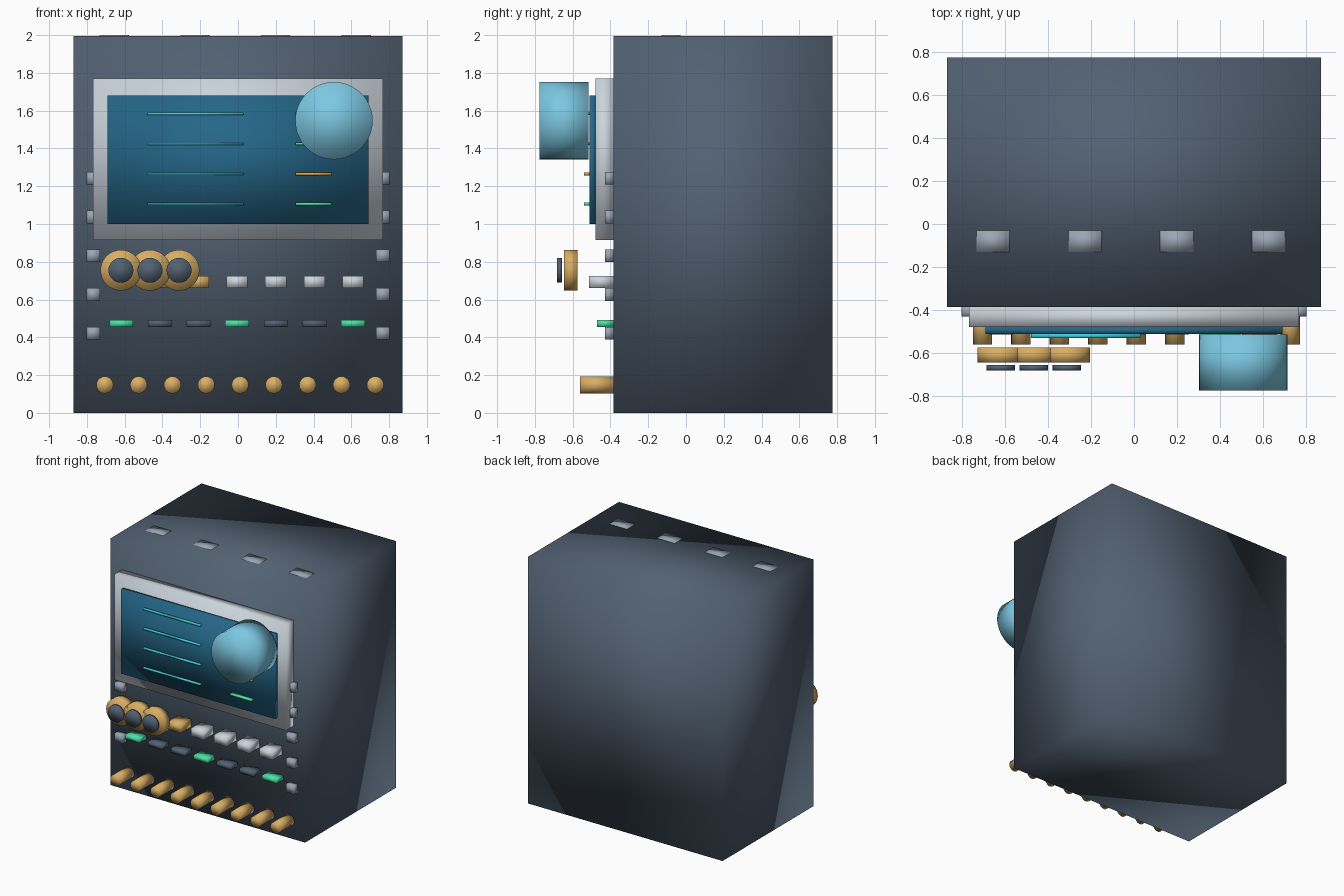
import bpy, bmesh
from math import pi
from mathutils import Matrix, Vector

old = bpy.data.objects.get("Cube")
if old:
    bpy.data.objects.remove(old, do_unlink=True)


def material(name, rgb):
    lin = [((c / 255 + 0.055) / 1.055) ** 2.4 for c in rgb] + [1]
    m = bpy.data.materials.new(name)
    m.use_nodes = True
    m.diffuse_color = lin
    m.node_tree.nodes["Principled BSDF"].inputs["Base Color"].default_value = lin
    return m


SLATE = material("slate", (82, 97, 114))
STEEL = material("steel", (154, 166, 180))
SILVER = material("silver", (204, 213, 221))
GLASS = material("screen_blue", (36, 102, 136))
SKY = material("sky_blue", (124, 200, 226))
BRASS = material("brass", (217, 174, 100))
CYAN = material("cyan", (64, 206, 222))
GREEN = material("green", (76, 226, 166))
AMBER = material("amber", (232, 164, 64))


def finish(name, bm, mat):
    for f in bm.faces:
        f.smooth = True
    me = bpy.data.meshes.new(name)
    bm.to_mesh(me)
    bm.free()
    me.materials.append(mat)
    ob = bpy.data.objects.new(name, me)
    bpy.context.collection.objects.link(ob)
    return ob


# Soft-shaded box from its low and high corners
def box(name, mat, lo, hi):
    lo, hi = Vector(lo), Vector(hi)
    bm = bmesh.new()
    bmesh.ops.create_cube(bm, size=1, matrix=Matrix.Translation((lo + hi) / 2)
                          @ Matrix.Diagonal((*(hi - lo), 1)))
    return finish(name, bm, mat)


# Box standing on the front, placed by its centre in x and z
def front_box(name, mat, x, z, w, h, y0, y1):
    return box(name, mat, (x - w / 2, y0, z - h / 2), (x + w / 2, y1, z + h / 2))


# Round part pointing to the front
def disc(name, mat, x, z, r, y0, y1, sides=32):
    bm = bmesh.new()
    bmesh.ops.create_cone(bm, cap_ends=True, segments=sides, radius1=r, radius2=r,
                          depth=y1 - y0, matrix=Matrix.Translation((x, (y0 + y1) / 2, z))
                          @ Matrix.Rotation(pi / 2, 4, "X"))
    return finish(name, bm, mat)


FACE = -0.385

# Cabinet and display
box("cabinet", SLATE, (-0.87, FACE, 0), (0.87, 0.775, 1.996))
box("display_frame", SILVER, (-0.767, -0.48, 0.915), (0.767, FACE, 1.77))
box("display_screen", GLASS, (-0.69, -0.512, 1.0), (0.69, -0.48, 1.68))

# Readout lines on the screen
for i, mat in enumerate((GREEN, GREEN, AMBER, GREEN)):
    z = 1.583 - i * 0.159
    front_box(f"text_line_{i + 1}", CYAN, -0.225, z, 0.51, 0.012, -0.53, -0.51)
    front_box(f"value_line_{i + 1}", mat, 0.4, z, 0.19, 0.014, -0.54, -0.51)

# Large round lens
disc("round_lens", SKY, 0.508, 1.547, 0.205, -0.775, -0.515, 48)

# Dials with dark caps
for i in range(3):
    x = -0.62 + i * 0.154
    disc(f"dial_{i + 1}", BRASS, x, 0.755, 0.108, -0.645, -0.575)
    disc(f"dial_cap_{i + 1}", SLATE, x, 0.755, 0.066, -0.682, -0.657)

# Key row and status lamps
for i in range(7):
    x = -0.618 + i * 0.2045
    front_box(f"key_{i + 1}", BRASS if i < 3 else SILVER, x, 0.693, 0.112, 0.066, -0.513, FACE)
    front_box(f"lamp_{i + 1}", GREEN if i % 3 == 0 else SLATE, x, 0.473, 0.126, 0.036, -0.47, FACE)

# Plugs along the bottom
for i in range(9):
    disc(f"plug_{i + 1}", BRASS, -0.705 + i * 0.179, 0.148, 0.045, -0.56, FACE, 24)

# Bolts down both edges
for side, s in (("right", -1), ("left", 1)):
    for i in range(5):
        front_box(f"bolt_{side}_{i + 1}", STEEL, s * 0.767, 0.422 + i * 0.205, 0.072, 0.068, -0.43, FACE)

# Top vents
for i in range(4):
    x = -0.655 + i * 0.427
    box(f"top_vent_{i + 1}", STEEL, (x - 0.077, -0.13, 1.97), (x + 0.077, -0.03, 2.0))
